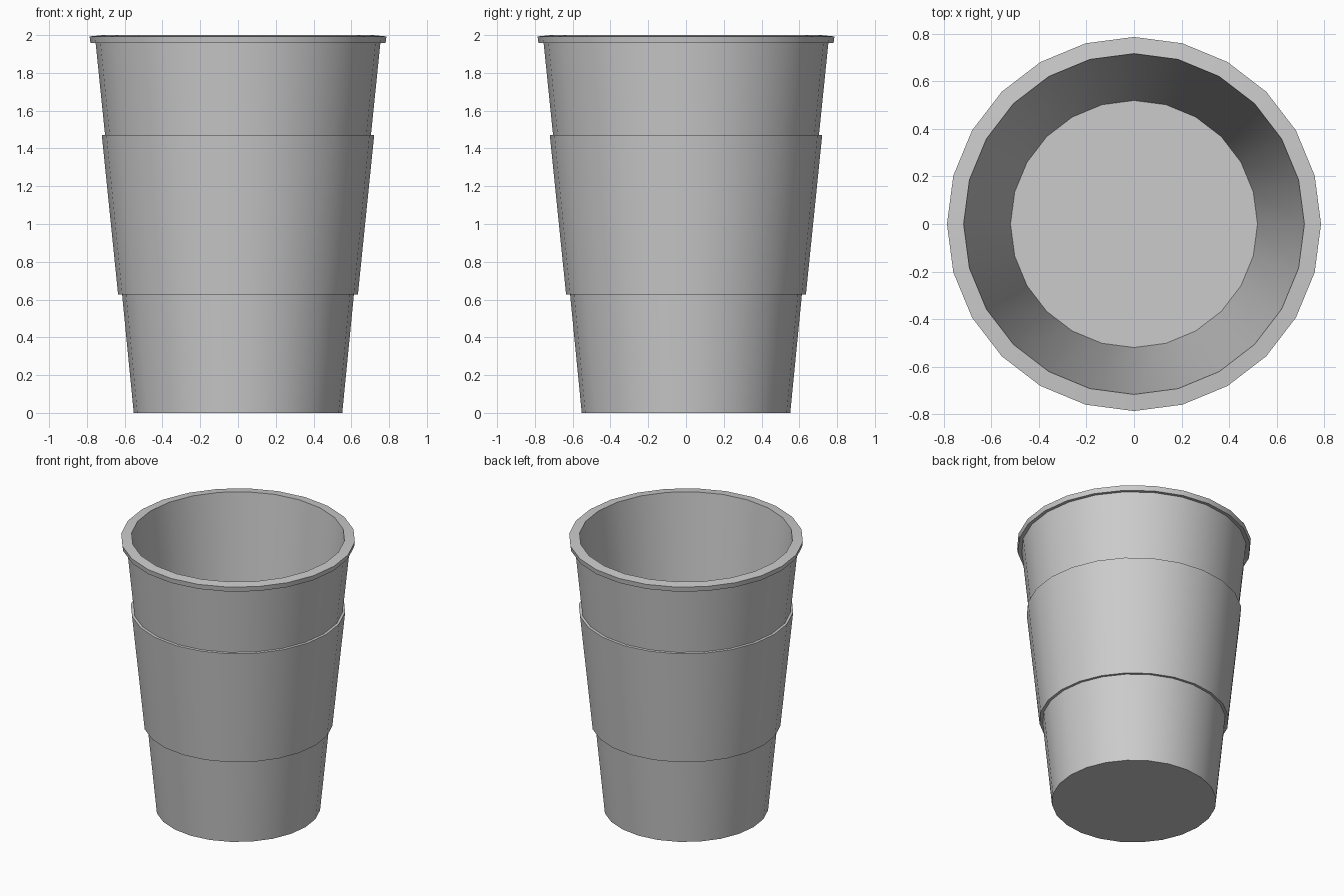
import bpy, bmesh, math

if "Cube" in bpy.data.objects:
    bpy.data.objects.remove(bpy.data.objects["Cube"])

SIDES = 24


def lathe(name, profile):
    """Revolve (radius, z) points around z; both ends are capped."""
    bm = bmesh.new()
    rings = []
    for r, z in profile:
        rings.append([bm.verts.new((r * math.cos(2 * math.pi * i / SIDES),
                                    r * math.sin(2 * math.pi * i / SIDES), z))
                      for i in range(SIDES)])
    for a, b in zip(rings, rings[1:]):
        for i in range(SIDES):
            j = (i + 1) % SIDES
            bm.faces.new((a[i], a[j], b[j], b[i]))
    bm.faces.new(rings[0])
    bm.faces.new(rings[-1])
    bmesh.ops.recalc_face_normals(bm, faces=bm.faces)
    mesh = bpy.data.meshes.new(name)
    bm.to_mesh(mesh)
    bm.free()
    obj = bpy.data.objects.new(name, mesh)
    bpy.context.collection.objects.link(obj)
    bpy.ops.object.select_all(action='DESELECT')
    obj.select_set(True)
    bpy.context.view_layer.objects.active = obj
    bpy.ops.object.shade_smooth_by_angle(angle=math.radians(30))
    return obj


# Cup: outside wall with raised grip band, rolled lip, inside wall and floor
lathe("cup", [
    (0.552, 0.0),
    (0.614, 0.63), (0.635, 0.628),     # lower edge of grip band
    (0.721, 1.47), (0.704, 1.472),     # upper edge of grip band
    (0.754, 1.96), (0.781, 1.957),     # underside of lip
    (0.786, 1.993), (0.716, 2.0),      # lip top
    (0.519, 0.037),                    # inside floor
])
